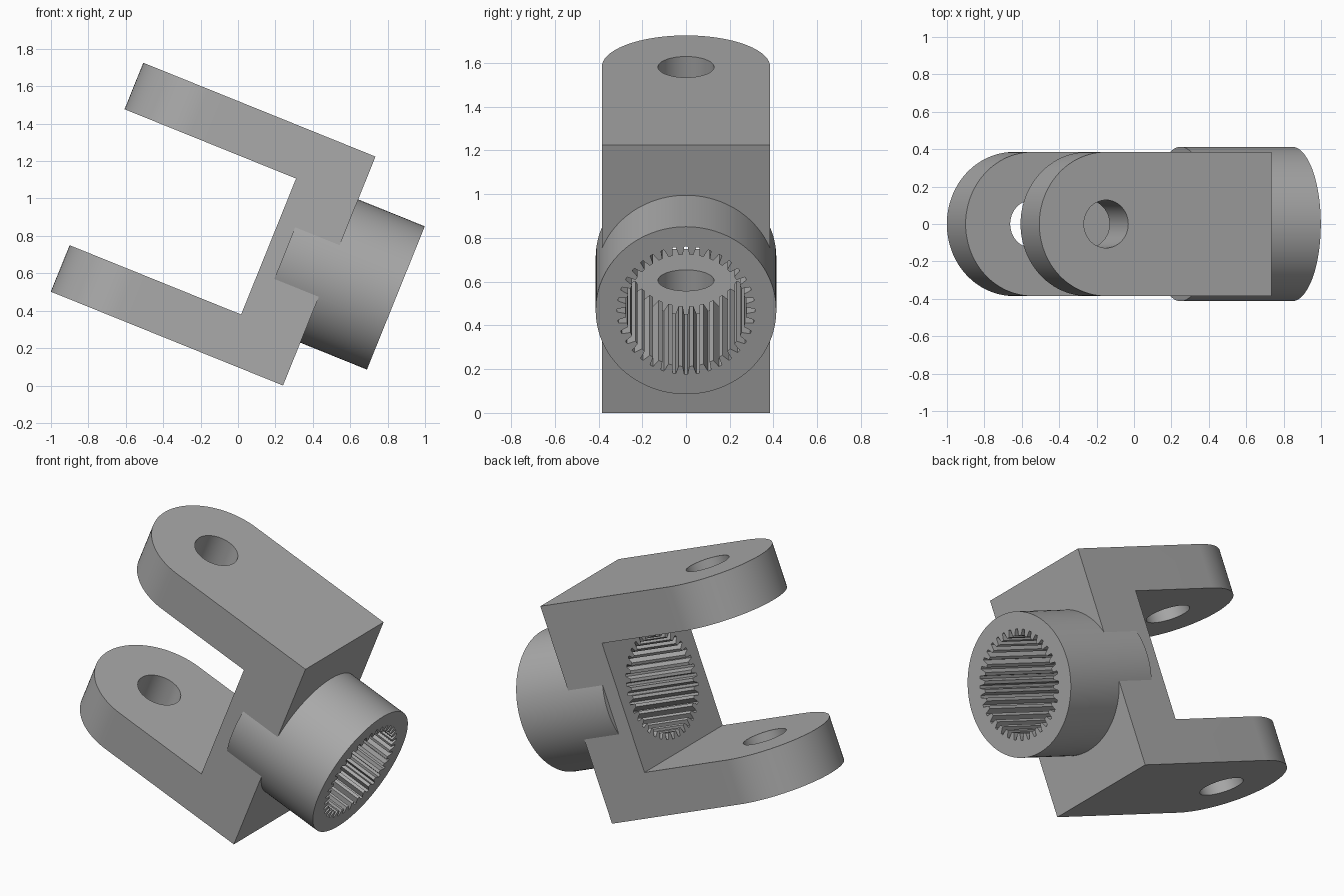
import bpy, bmesh, math

if "Cube" in bpy.data.objects:
    bpy.data.objects.remove(bpy.data.objects["Cube"])

TILT = math.radians(22)
ORIGIN = (0.488, 0, 0.612)      # centre of the fork's rear face
HALF_W, HALF_H, LENGTH = 0.385, 0.66, 1.339

grey = bpy.data.materials.new("steel grey")
grey.diffuse_color = (0.40, 0.40, 0.40, 1)
grey.use_nodes = True
grey.node_tree.nodes["Principled BSDF"].inputs["Base Color"].default_value = grey.diffuse_color


def prism(name, outline, lo, hi, axis):
    """Extrude a 2D outline along 'X' (outline = y, z) or 'Z' (outline = x, y)."""
    def place(p, h):
        return (h, p[0], p[1]) if axis == 'X' else (p[0], p[1], h)
    bm = bmesh.new()
    face = bm.faces.new([bm.verts.new(place(p, lo)) for p in outline])
    top = bmesh.ops.extrude_face_region(bm, geom=[face])["geom"]
    step = (hi - lo, 0, 0) if axis == 'X' else (0, 0, hi - lo)
    bmesh.ops.translate(bm, vec=step, verts=[v for v in top if isinstance(v, bmesh.types.BMVert)])
    bmesh.ops.recalc_face_normals(bm, faces=bm.faces)
    mesh = bpy.data.meshes.new(name)
    bm.to_mesh(mesh)
    bm.free()
    mesh.materials.append(grey)
    ob = bpy.data.objects.new(name, mesh)
    bpy.context.collection.objects.link(ob)
    return ob


def circle(r, n, cx=0.0, cy=0.0):
    return [(cx + r * math.cos(math.tau * i / n), cy + r * math.sin(math.tau * i / n)) for i in range(n)]


def combine(ob, tool, operation):
    mod = ob.modifiers.new(operation.lower(), 'BOOLEAN')
    mod.operation, mod.solver, mod.object = operation, 'EXACT', tool
    bpy.context.view_layer.objects.active = ob
    bpy.ops.object.modifier_apply(modifier=mod.name)
    bpy.data.objects.remove(tool)


# Fork: round-ended block with the middle slot removed
eye_x = -LENGTH + HALF_W
plan = [(0, -HALF_W), (0, HALF_W)]
for i in range(49):
    a = math.pi / 2 + math.pi * i / 48
    plan.append((eye_x + HALF_W * math.cos(a), HALF_W * math.sin(a)))
fork = prism("yoke_fork", plan, -HALF_H, HALF_H, 'Z')
slot = prism("slot_cutter", [(-2, -1), (-0.35, -1), (-0.35, 1), (-2, 1)], -0.392, 0.392, 'Z')
combine(fork, slot, 'DIFFERENCE')

# Hub collar, slightly wider than the fork
combine(fork, prism("hub", circle(0.413, 96), -0.257, 0.384, 'X'), 'UNION')

# Pin holes through both arms
combine(fork, prism("pin_cutter", circle(0.128, 48, eye_x, 0), -1, 1, 'Z'), 'DIFFERENCE')

# Splined bore through hub and web
TEETH, R_IN, R_OUT = 36, 0.276, 0.315
spline = []
for i in range(TEETH):
    for offset, r in ((-0.31, R_IN), (-0.14, R_OUT), (0.14, R_OUT), (0.31, R_IN)):
        a = math.tau * (i + offset) / TEETH
        spline.append((r * math.cos(a), r * math.sin(a)))
combine(fork, prism("spline_cutter", spline, -0.6, 0.6, 'X'), 'DIFFERENCE')

# Smooth the round walls, then tilt into place
bpy.ops.object.select_all(action='DESELECT')
fork.select_set(True)
bpy.context.view_layer.objects.active = fork
bpy.ops.object.shade_smooth_by_angle(angle=math.radians(20))
fork.location = ORIGIN
fork.rotation_euler = (0, TILT, 0)
